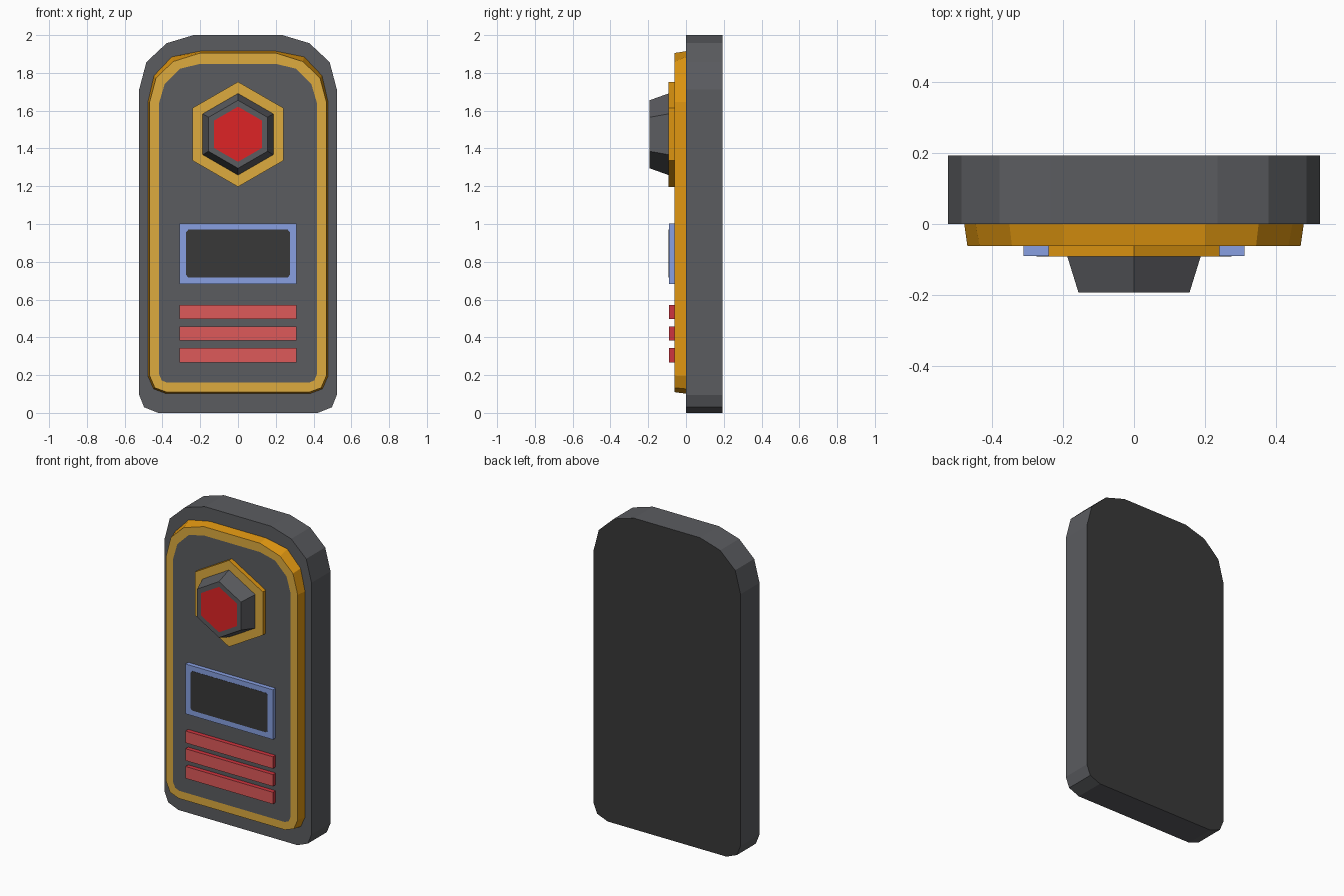
import bpy, bmesh, math

if "Cube" in bpy.data.objects:
    bpy.data.objects.remove(bpy.data.objects["Cube"])


def material(name, r, g, b):
    """Flat colour given as sRGB 0-255, stored linear."""
    lin = [(c / 255 / 12.92) if c < 10 else ((c / 255 + 0.055) / 1.055) ** 2.4 for c in (r, g, b)]
    m = bpy.data.materials.new(name)
    m.diffuse_color = (*lin, 1)
    m.use_nodes = True
    m.node_tree.nodes["Principled BSDF"].inputs["Base Color"].default_value = m.diffuse_color
    return m


GREY = material("slate grey", 91, 92, 96)
BLACK = material("charcoal", 57, 57, 57)
GOLD = material("deep gold", 222, 149, 16)
PALE_GOLD = material("pale gold", 222, 171, 62)
BLUE = material("soft blue", 136, 160, 226)
RED = material("dark red", 206, 52, 62)
PALE_RED = material("pale red", 222, 90, 90)
BRIGHT_RED = material("bright red", 222, 36, 38)


def loft(name, sections, back, bands, front):
    """Join (y, outline) sections from back to front; one material per band and cap."""
    mats = []
    for m in [back, *bands, front]:
        if m not in mats:
            mats.append(m)
    bm = bmesh.new()
    rings = [[bm.verts.new((x, y, z)) for x, z in pts] for y, pts in sections]
    bm.faces.new(rings[0]).material_index = mats.index(back)
    for a, b, m in zip(rings, rings[1:], bands):
        for i in range(len(a)):
            j = (i + 1) % len(a)
            bm.faces.new((a[i], a[j], b[j], b[i])).material_index = mats.index(m)
    bm.faces.new(rings[-1]).material_index = mats.index(front)
    bmesh.ops.recalc_face_normals(bm, faces=bm.faces)
    mesh = bpy.data.meshes.new(name)
    bm.to_mesh(mesh)
    bm.free()
    for m in mats:
        mesh.materials.append(m)
    obj = bpy.data.objects.new(name, mesh)
    bpy.context.collection.objects.link(obj)
    return obj


def mirrored(half):
    """Right half outline, top to bottom, closed by its mirror image."""
    return half + [(-x, z) for x, z in reversed(half)]


def rect(w, z0, z1):
    return mirrored([(w, z1), (w, z0)])


def hexagon(r, z=1.475):
    return [(r * math.sin(i * math.pi / 3), z + r * math.cos(i * math.pi / 3)) for i in range(6)]


# Body slab with a charcoal back
body = mirrored([(0.235, 2.0), (0.378, 1.957), (0.485, 1.857), (0.523, 1.713),
                 (0.523, 0.095), (0.497, 0.03), (0.423, 0.0)])
loft("body", [(0.193, body), (0.0, body)], BLACK, [GREY], GREY)

# Raised panel: tapered gold rim with a flush grey centre
rim_back = mirrored([(0.2, 1.915), (0.35, 1.885), (0.445, 1.785), (0.477, 1.645),
                     (0.477, 0.195), (0.447, 0.127), (0.38, 0.102)])
rim_front = mirrored([(0.2, 1.905), (0.343, 1.86), (0.434, 1.773), (0.468, 1.645),
                      (0.468, 0.197), (0.44, 0.133), (0.378, 0.11)])
rim_inner = mirrored([(0.2, 1.848), (0.307, 1.822), (0.388, 1.742), (0.418, 1.64),
                      (0.418, 0.205), (0.404, 0.172), (0.375, 0.16)])
loft("front_panel", [(0.0, rim_back), (-0.062, rim_front), (-0.062, rim_inner)],
     GREY, [GOLD, PALE_GOLD], GREY)

# Hexagonal button: gold plate, tapered knob with red face
plate = hexagon(0.278)
loft("button_plate", [(-0.062, plate), (-0.092, plate)], GOLD, [GOLD], PALE_GOLD)
loft("button_knob", [(-0.092, hexagon(0.216)), (-0.193, hexagon(0.18)), (-0.193, hexagon(0.146))],
     GREY, [GREY, GREY], BRIGHT_RED)

# Display: blue frame with a thin chamfered screen
frame = rect(0.311, 0.683, 1.003)
loft("display_frame", [(-0.062, frame), (-0.09, frame)], BLUE, [BLUE], BLUE)
screen = mirrored([(0.263, 0.97), (0.274, 0.958), (0.274, 0.729), (0.263, 0.717)])
loft("display_screen", [(-0.09, screen), (-0.0915, screen)], BLACK, [BLACK], BLACK)

# Three red bars
for i in range(3):
    top = 0.572 - 0.114 * i
    bar = rect(0.311, top - 0.076, top)
    loft(f"bar_{i + 1}", [(-0.062, bar), (-0.09, bar)], RED, [RED], PALE_RED)
